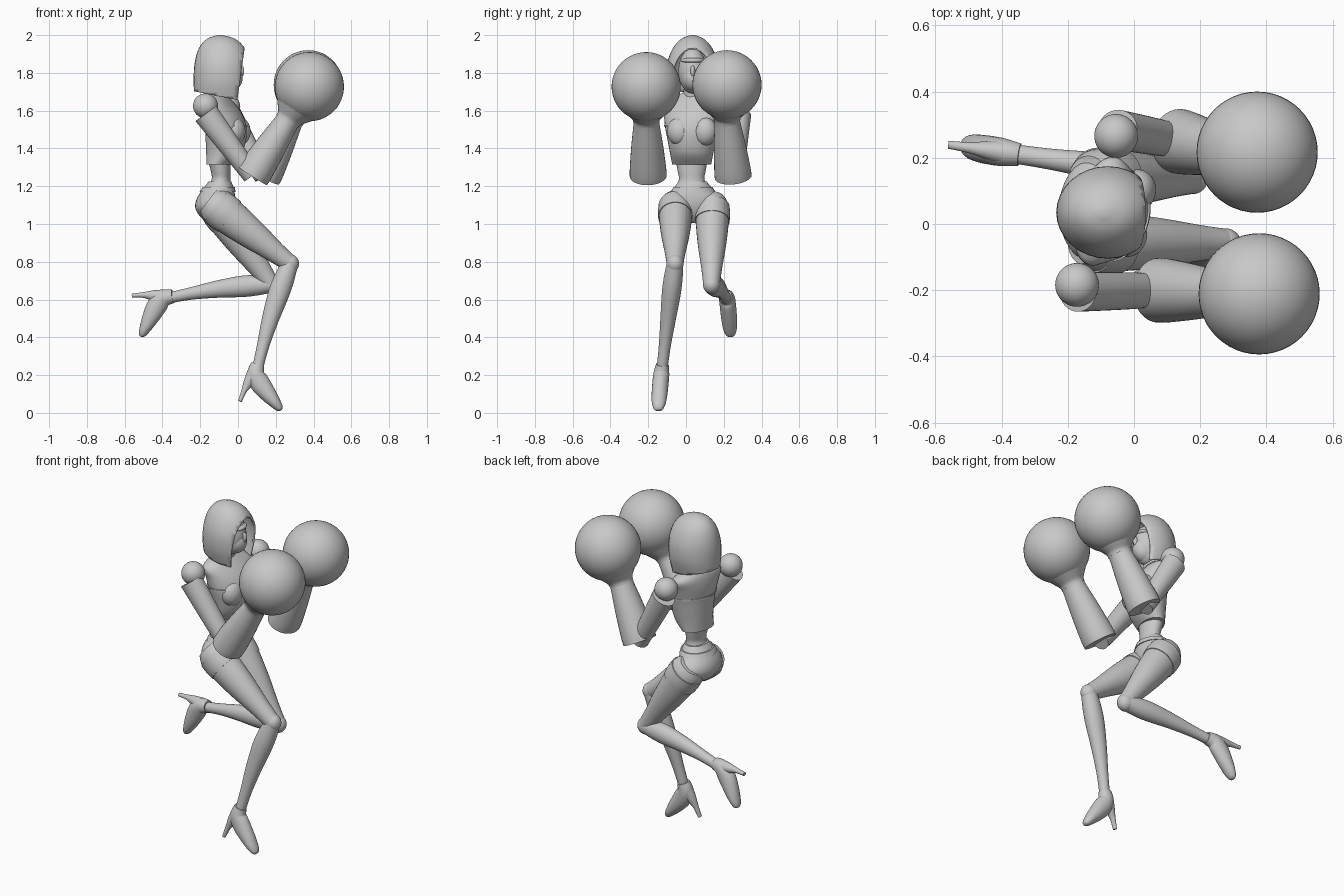
import bpy, bmesh, math
from mathutils import Vector, Matrix

old = bpy.data.objects.get("Cube")
if old:
    bpy.data.objects.remove(old, do_unlink=True)

grey = bpy.data.materials.new("plain_grey")
grey.use_nodes = True
colour = (0.58, 0.58, 0.58, 1)
grey.diffuse_color = colour
grey.node_tree.nodes["Principled BSDF"].inputs["Base Color"].default_value = colour
parts = []


def finish(name, bm):
    mesh = bpy.data.meshes.new(name)
    bmesh.ops.recalc_face_normals(bm, faces=bm.faces)
    bm.to_mesh(mesh)
    bm.free()
    mesh.materials.append(grey)
    obj = bpy.data.objects.new(name, mesh)
    bpy.context.collection.objects.link(obj)
    parts.append(obj)
    return obj


def spline(a, b, c, d, t):
    return b + (c - a) * (t / 2) + (a * 2 - b * 5 + c * 4 - d) * (t * t / 2) \
        + (b * 3 - a - c * 3 + d) * (t ** 3 / 2)


def loft(name, rings, steps=4, sides=32, level=False, yaw=0, caps=True, cuts=()):
    """Smooth skin over rings of (x, y, z, in-plane radius, sideways radius)."""
    keys = [Vector(r) for r in rings]
    path = []
    for i in range(len(keys) - 1):
        quad = [keys[max(0, min(len(keys) - 1, i + k))] for k in (-1, 0, 1, 2)]
        path += [spline(*quad, s / steps) for s in range(steps)]
    path.append(keys[-1])
    bm, loops = bmesh.new(), []
    spin = Matrix.Rotation(math.radians(yaw), 3, "Z")
    for i, p in enumerate(path):
        tangent = path[min(i + 1, len(path) - 1)].xyz - path[max(i - 1, 0)].xyz
        if level:
            tangent = Vector((0, 0, 1))
        across = tangent.cross(Vector((0, 1, 0))).normalized()
        side = across.cross(tangent).normalized()
        loop = []
        for k in range(sides):
            a = math.tau * k / sides
            offset = across * (p[3] * math.cos(a)) + side * (p[4] * math.sin(a))
            loop.append(bm.verts.new(p.xyz + spin @ offset))
        loops.append(loop)
    for low, high in zip(loops, loops[1:]):
        for k in range(sides):
            n = (k + 1) % sides
            bm.faces.new((low[k], low[n], high[n], high[k]))
    if caps:
        bm.faces.new(loops[0])
    bm.faces.new(loops[-1])
    for point, normal in cuts:
        bmesh.ops.bisect_plane(bm, geom=bm.verts[:] + bm.edges[:] + bm.faces[:],
                               plane_co=point, plane_no=normal, clear_outer=True)
    return finish(name, bm)


def ball(name, centre, size, yaw=0):
    bm = bmesh.new()
    bmesh.ops.create_uvsphere(bm, u_segments=48, v_segments=24, radius=1)
    m = Matrix.Translation(centre) @ Matrix.Rotation(math.radians(yaw), 4, "Z")
    bm.transform(m @ Matrix.Diagonal((*size, 1)))
    return finish(name, bm)


def limb(name, start, end, profile, bow=(0, 0, 0)):
    """Limb between two joints; profile holds (fraction, radius, side radius)."""
    a, b, bow = Vector(start), Vector(end), Vector(bow)
    return loft(name, [(*(a.lerp(b, f) + bow * math.sin(math.pi * f)), r, s)
                       for f, r, s in profile])


# Hood, open at the front and slanted at the hem
hood = loft("hood", [(-.08, .035, 1.62, .15, .10), (-.08, .035, 1.68, .152, .12),
                     (-.08, .035, 1.76, .155, .138), (-.08, .035, 1.85, .15, .135),
                     (-.085, .035, 1.93, .122, .105), (-.09, .035, 1.98, .075, .06),
                     (-.095, .035, 2.0, .012, .012)], level=True, caps=False,
            cuts=[((.035, 0, 1.93), (1, 0, -.14)), ((-.22, 0, 1.70), (-.2, 0, -1))])
shell = hood.modifiers.new("cloth", "SOLIDIFY")
shell.thickness, shell.offset = .012, -1

# Face inside the hood
ball("face", (-.065, .035, 1.81), (.082, .075, .12))
ball("mask", (-.05, .035, 1.775), (.075, .06, .075))
ball("nose", (.018, .035, 1.81), (.015, .012, .03))
ball("brow", (-.03, .035, 1.865), (.05, .06, .018))

# Torso, turned slightly to its right
TURN = -14
loft("neck", [(-.11, .035, 1.6, .05, .05), (-.09, .035, 1.78, .045, .045)], level=True)
loft("chest", [(-.10, .03, 1.315, .065, .105), (-.075, .03, 1.37, .092, .115),
               (-.065, .03, 1.44, .105, .128), (-.065, .03, 1.51, .108, .142),
               (-.08, .035, 1.58, .10, .155), (-.10, .04, 1.64, .075, .165),
               (-.11, .04, 1.68, .052, .09), (-.11, .04, 1.70, .04, .05)],
     level=True, yaw=TURN)
loft("bodice_hem", [(-.065, .03, 1.515, .113, .147), (-.066, .03, 1.525, .112, .148)],
     level=True, yaw=TURN)
for label, y in (("left", .10), ("right", -.035)):
    ball(label + "_bust", (-.012 + y * .2, y, 1.49), (.058, .065, .075), TURN)
loft("waist", [(-.10, .03, 1.34, .06, .085), (-.092, .03, 1.28, .052, .074),
               (-.09, .03, 1.235, .05, .068), (-.10, .03, 1.18, .07, .09)], level=True)
loft("pelvis", [(-.095, .035, 1.225, .06, .075), (-.105, .037, 1.18, .085, .108),
                (-.118, .04, 1.13, .102, .15), (-.125, .04, 1.08, .10, .15),
                (-.12, .04, 1.03, .07, .09), (-.11, .04, 1.005, .03, .03)], level=True)
loft("belt", [(-.102, .037, 1.195, .085, .103), (-.108, .037, 1.17, .095, .12)],
     level=True)

# Arms and round gloves: shoulder, arm top, elbow, wrist, glove centre
ARMS = {"right": ((-.172, -.184, 1.625), (-.17, -.205, 1.585), (.075, -.20, 1.255),
                  (.265, -.21, 1.55), (.378, -.211, 1.727)),
        "left": ((-.054, .266, 1.62), (-.05, .285, 1.58), (.135, .25, 1.25),
                 (.285, .217, 1.555), (.372, .217, 1.737))}
for label, (shoulder, top, elbow, wrist, glove) in ARMS.items():
    ball(label + "_shoulder", shoulder, (.066,) * 3)
    limb(label + "_upper_arm", top, elbow,
         [(0, .068, .06), (.35, .062, .058), (.7, .055, .055), (1, .05, .05)])
    limb(label + "_forearm", elbow, wrist,
         [(0, .092, .098), (.15, .092, .096), (.55, .08, .084), (.9, .066, .07),
          (1, .064, .068)])
    limb(label + "_cuff", wrist, glove,
         [(-.04, .066, .07), (.06, .07, .074), (.2, .092, .094), (.4, .125, .125)])
    ball(label + "_glove", glove, (.183,) * 3)

# Legs with heeled shoes: hip, knee, ankle
LEGS = {"right": ((-.125, -.055, 1.10), (.275, -.058, .79), (.107, -.125, .25)),
        "left": ((-.115, .14, 1.10), (.175, .135, .68), (-.35, .21, .612))}
for label, (hip, knee, ankle) in LEGS.items():
    limb(label + "_thigh", hip, knee,
         [(-.08, .07, .065), (.03, .098, .088), (.25, .094, .086), (.5, .08, .075),
          (.8, .057, .055), (1, .046, .044)])
    limb(label + "_thigh_cuff", hip, knee,
         [(.02, .101, .091), (.12, .103, .094), (.2, .1, .092)])
    ball(label + "_knee", knee, (.048, .045, .05))
    down = (Vector(ankle) - Vector(knee)).normalized()
    ahead = Vector((-down.z, 0, down.x))
    limb(label + "_shin", knee, ankle,
         [(0, .044, .044), (.15, .054, .05), (.3, .056, .05), (.55, .045, .041),
          (.8, .033, .032), (1, .029, .029)], -ahead * .012)

    def shoe(name, rings):
        loft(name, [(*(Vector(ankle) + down * u + ahead * w), r, s)
                    for u, w, r, s in rings])
    shoe(label + "_shoe", [(-.005, -.004, .036, .034), (.045, 0, .046, .042),
                           (.085, .035, .053, .043), (.125, .09, .045, .042),
                           (.162, .145, .031, .037), (.183, .176, .02, .026),
                           (.19, .187, .008, .014)])
    shoe(label + "_heel", [(.05, -.01, .038, .036), (.10, -.022, .028, .026),
                           (.15, -.032, .015, .016), (.21, -.036, .01, .012)])

# Smooth shading with sharp rims
bpy.ops.object.select_all(action="DESELECT")
for obj in parts:
    obj.select_set(True)
bpy.context.view_layer.objects.active = parts[0]
bpy.ops.object.shade_smooth_by_angle(angle=math.radians(40))
